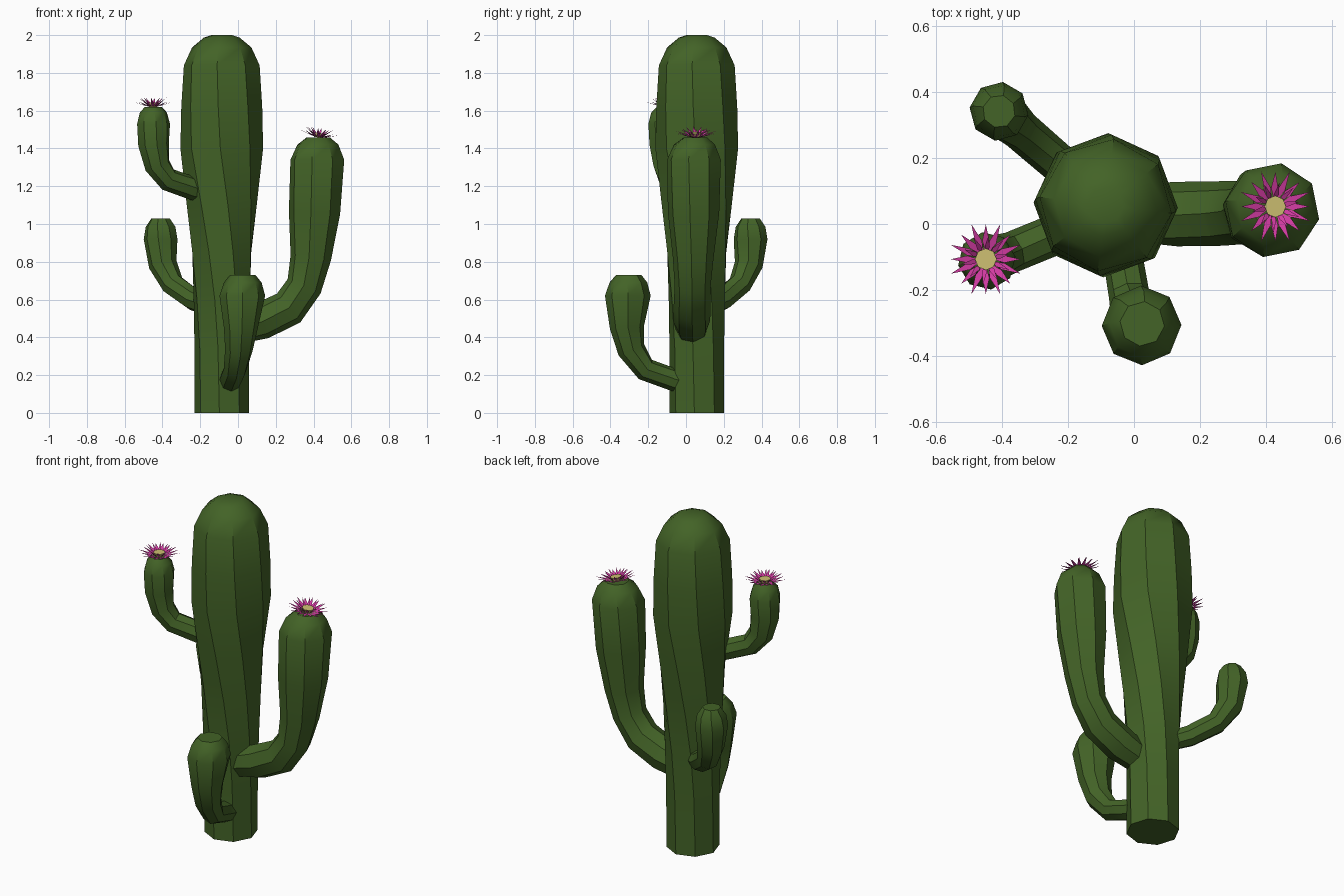
import bpy, bmesh, math
from mathutils import Vector, Matrix

if "Cube" in bpy.data.objects:
    bpy.data.objects.remove(bpy.data.objects["Cube"])


def material(name, rgb):
    m = bpy.data.materials.new(name)
    m.diffuse_color = (*rgb, 1)
    m.use_nodes = True
    m.node_tree.nodes["Principled BSDF"].inputs["Base Color"].default_value = m.diffuse_color
    return m


GREEN = material("cactus_green", (0.056, 0.125, 0.020))
PINK = material("petal_pink", (0.66, 0.045, 0.37))
YELLOW = material("flower_yellow", (0.62, 0.53, 0.17))


def finish(bm, name, mats, smooth):
    me = bpy.data.meshes.new(name)
    bm.to_mesh(me)
    bm.free()
    ob = bpy.data.objects.new(name, me)
    bpy.context.collection.objects.link(ob)
    for m in mats:
        me.materials.append(m)
    if smooth:
        bpy.ops.object.select_all(action='DESELECT')
        ob.select_set(True)
        bpy.context.view_layer.objects.active = ob
        bpy.ops.object.shade_smooth_by_angle(angle=math.radians(36))
    return ob


def tube(name, path, side, phases):
    """Eight-sided tube through (x, y, z, radius) points, closed at both ends."""
    bm = bmesh.new()
    pts = [Vector(p[:3]) for p in path]
    rings = []
    for i, p in enumerate(pts):
        a = pts[max(i - 1, 0)]
        b = pts[min(i + 1, len(pts) - 1)]
        t = (b - a).normalized()
        if i >= len(pts) - 3:          # the rounded tip stands upright
            t = Vector((0, 0, 1))
        up = t.cross(side).normalized()
        ring = []
        for k in range(8):
            ang = math.radians(phases[i] + 45 * k)
            off = side * math.cos(ang) + up * math.sin(ang)
            ring.append(bm.verts.new(p + off * path[i][3]))
        rings.append(ring)
    for r0, r1 in zip(rings, rings[1:]):
        for k in range(8):
            j = (k + 1) % 8
            bm.faces.new((r0[k], r0[j], r1[j], r1[k]))
    bm.faces.new(rings[0][::-1])
    bm.faces.new(rings[-1])
    bmesh.ops.recalc_face_normals(bm, faces=bm.faces)
    return finish(bm, name, [GREEN], True)


def arm(name, path):
    d = Vector(path[-1][:2]) - Vector(path[0][:2])
    side = Vector((-d.y, d.x, 0)).normalized()
    n = len(path)
    tube(name, path, side, [5 - 25 * i / (n - 1) for i in range(n)])


def flower(name, pos, tilt):
    """Two rings of pointed petals around a yellow disc."""
    bm = bmesh.new()

    def pt(r, ang, z):
        return bm.verts.new((r * math.cos(ang), r * math.sin(ang), z))

    # count, tip radius, tip height, half angle of petal, angle offset
    for n, tip, h, w, o in ((16, 0.115, 0.03, 0.19, 0), (10, 0.078, 0.052, 0.2, 0.2)):
        for k in range(n):
            a = o + k * math.tau / n
            reach = tip * (1 if k % 2 else 0.92)
            root = pt(0.02, a, 0.004)
            left = pt(tip * 0.5, a - w, h * 0.45)
            right = pt(tip * 0.5, a + w, h * 0.45)
            end = pt(reach, a, h)
            bm.faces.new((root, left, end, right))
    # centre disc
    res = bmesh.ops.create_cone(bm, cap_ends=True, segments=8, radius1=0.022,
                                radius2=0.033, depth=0.024,
                                matrix=Matrix.Translation((0, 0, 0.014)))
    for f in {f for v in res["verts"] for f in v.link_faces}:
        f.material_index = 1
    bm.transform(Matrix.Translation(pos) @ Matrix.Rotation(tilt, 4, 'Y'))
    finish(bm, name, [PINK, YELLOW], False)


# trunk: (height, radius, twist)
prof = [(0, .145, -5), (.35, .146, -8), (.6, .153, -14), (.85, .167, -24),
        (1.1, .188, -35), (1.4, .219, -47), (1.62, .215, -50), (1.84, .202, -52),
        (1.935, .158, -52), (1.987, .095, -52), (2.0, .055, -52)]
tube("trunk", [(-.086, .057, z, r) for z, r, _ in prof], Vector((1, 0, 0)),
     [p for _, _, p in prof])

# arms
arm("right_arm", [
    (.0, .03, .45, .085), (.125, .03, .487, .098), (.268, .032, .555, .098),
    (.35, .035, .67, .095), (.385, .038, .82, .108), (.405, .04, 1.06, .137),
    (.42, .042, 1.34, .145), (.423, .045, 1.42, .112), (.425, .05, 1.458, .065)])
arm("front_arm", [
    (-.055, .03, .15, .06), (-.04, -.064, .175, .06), (-.015, -.215, .23, .062),
    (.005, -.29, .335, .074), (.015, -.313, .45, .09), (.023, -.308, .62, .121),
    (.025, -.305, .69, .1), (.025, -.303, .73, .068)])
arm("back_left_arm", [
    (-.13, .10, .56, .055), (-.235, .19, .60, .06), (-.345, .285, .68, .062),
    (-.398, .332, .785, .075), (-.41, .342, .92, .09),
    (-.41, .342, .985, .08), (-.41, .342, 1.03, .05)])
arm("front_left_arm", [
    (-.12, .02, 1.16, .056), (-.235, -.03, 1.187, .062), (-.37, -.085, 1.235, .062),
    (-.427, -.105, 1.31, .07), (-.447, -.112, 1.42, .083), (-.447, -.112, 1.53, .088),
    (-.448, -.112, 1.59, .072), (-.448, -.11, 1.62, .045)])

# flowers
flower("right_flower", (.425, .053, 1.456), math.radians(9))
flower("left_flower", (-.45, -.107, 1.617), 0)
